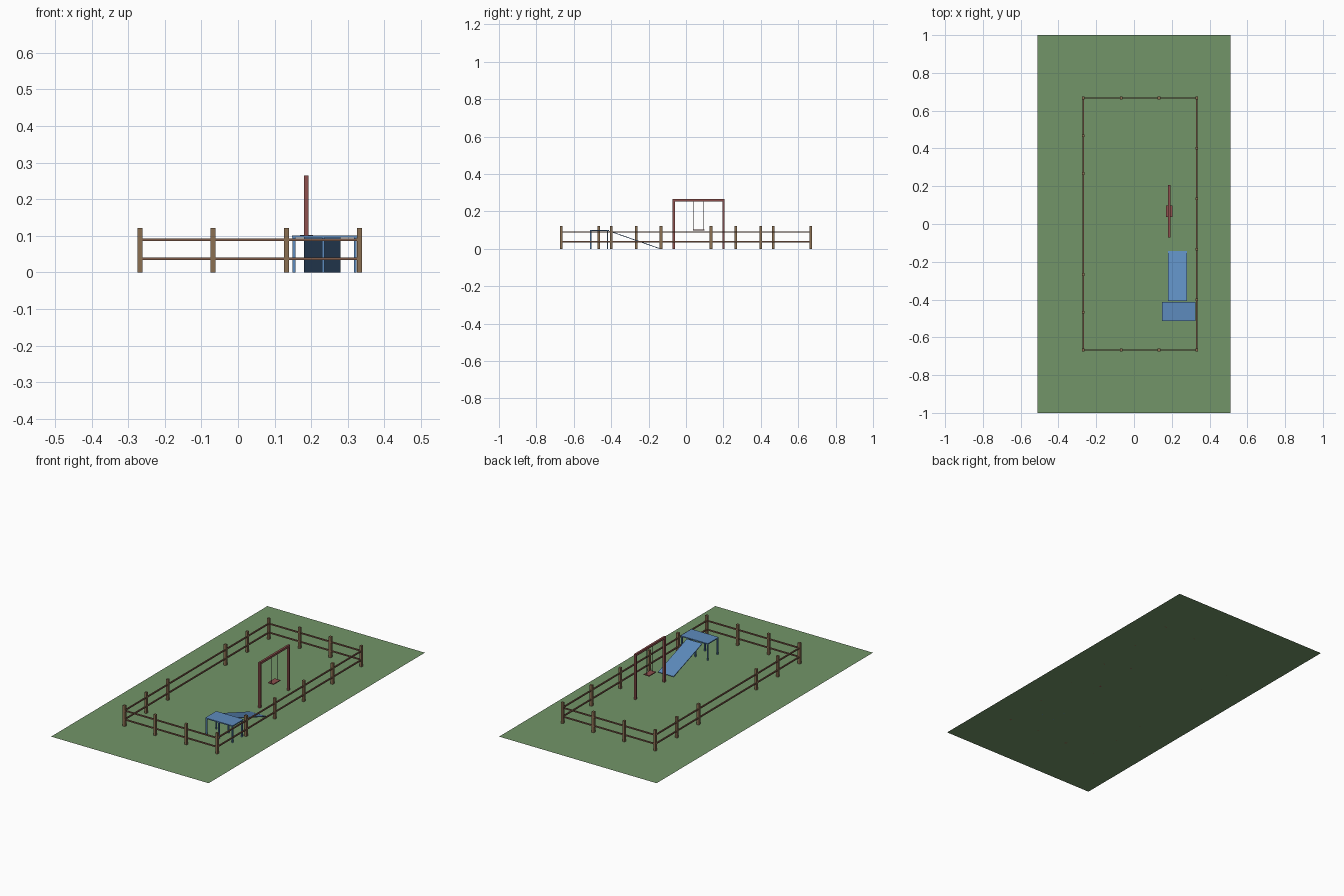
import bpy
from math import atan2, hypot
from mathutils import Vector

cube = bpy.data.objects.get("Cube")
if cube:
    bpy.data.objects.remove(cube, do_unlink=True)


def material(name, r, g, b):
    m = bpy.data.materials.new(name)
    m.use_nodes = True
    m.diffuse_color = (r, g, b, 1)
    m.node_tree.nodes["Principled BSDF"].inputs["Base Color"].default_value = (r, g, b, 1)
    return m


GRASS = material("grass green", 0.17, 0.3, 0.14)
WOOD = material("fence wood", 0.26, 0.16, 0.085)
RAIL = material("rail wood", 0.22, 0.11, 0.07)
RED = material("swing red", 0.27, 0.08, 0.075)
ROPE = material("rope grey", 0.1, 0.09, 0.085)
BLUE = material("slide blue", 0.11, 0.26, 0.51)


def box(name, lo, hi, mat):
    """Box between two opposite corners."""
    lo, hi = Vector(lo), Vector(hi)
    bpy.ops.mesh.primitive_cube_add(size=1, location=(lo + hi) / 2)
    ob = bpy.context.object
    ob.name = name
    ob.scale = hi - lo
    ob.data.materials.append(mat)
    return ob


def post(name, x, y, width, height, mat, base=0):
    h = width / 2
    return box(name, (x - h, y - h, base), (x + h, y + h, height), mat)


# Lawn
bpy.ops.mesh.primitive_plane_add(size=1)
lawn = bpy.context.object
lawn.name = "lawn"
lawn.scale = (1.02, 2, 1)
lawn.data.materials.append(GRASS)

# Fence posts
LEFT, RIGHT, END = -0.268, 0.332, 0.667
spots = [(LEFT + 0.2 * i, y) for i in range(4) for y in (-END, END)]
spots += [(RIGHT, -END + 2 * END * i / 5) for i in range(1, 5)]
spots += [(LEFT, s * y) for s in (-1, 1) for y in (0.267, 0.467)]
for x, y in spots:
    post("fence_post", x, y, 0.014, 0.122, WOOD)

# Fence rails
T = 0.0035
for z in (0.038, 0.09):
    for y in (-END, END):
        box("end_rail", (LEFT, y - T, z - T), (RIGHT, y + T, z + T), RAIL)
    for x in (LEFT, RIGHT):
        box("side_rail", (x - T, -END, z - T), (x + T, END, z + T), RAIL)

# Swing frame, ropes and seat
SX = 0.187
for y in (-0.066, 0.2):
    post("swing_post", SX, y, 0.012, 0.265, RED)
box("swing_beam", (SX - 0.006, -0.06, 0.253), (SX + 0.006, 0.194, 0.265), RED)
for y in (0.041, 0.094):
    post("swing_rope", SX, y, 0.002, 0.253, ROPE, base=0.1)
box("swing_seat", (SX - 0.018, 0.037, 0.098), (SX + 0.018, 0.098, 0.103), RED)

# Slide platform on six legs
box("platform", (0.148, -0.514, 0.095), (0.325, -0.413, 0.101), BLUE)
for x in (0.153, 0.233, 0.32):
    for y in (-0.509, -0.42):
        post("platform_leg", x, y, 0.007, 0.095, BLUE)

# Sloping chute
run, drop = 0.265, 0.092
chute = box("slide_chute", (0.18, -0.408, 0.045), (0.28, -0.143, 0.049), BLUE)
chute.scale.y = hypot(run, drop)
chute.rotation_euler.x = -atan2(drop, run)
chute.location.z = drop / 2 + 0.002
